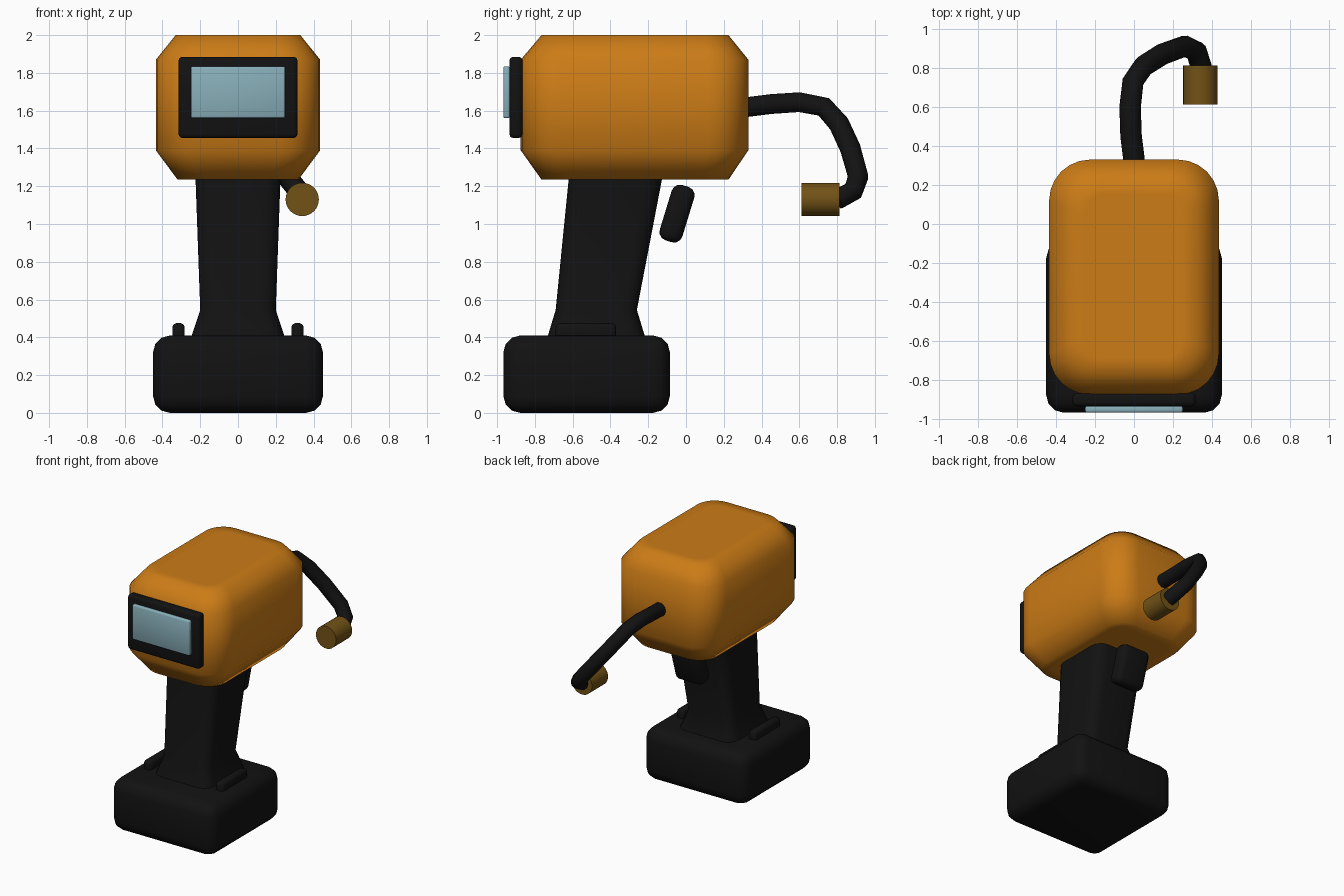
import bpy, bmesh, math
from mathutils import Matrix, Vector

if "Cube" in bpy.data.objects:
    bpy.data.objects.remove(bpy.data.objects["Cube"])


def material(name, rgb):
    m = bpy.data.materials.new(name)
    m.diffuse_color = (*rgb, 1)
    m.use_nodes = True
    m.node_tree.nodes["Principled BSDF"].inputs["Base Color"].default_value = m.diffuse_color
    return m


ORANGE = material("orange", (0.60, 0.20, 0.008))
BLACK = material("black", (0.006, 0.006, 0.006))
GLASS = material("pale blue glass", (0.25, 0.43, 0.49))
BRASS = material("dark brass", (0.17, 0.085, 0.008))


def finish(ob, mat, angle):
    ob.data.materials.append(mat)
    bpy.ops.object.select_all(action='DESELECT')
    ob.select_set(True)
    bpy.context.view_layer.objects.active = ob
    if ob.type == 'CURVE':
        bpy.ops.object.convert(target='MESH')
    bpy.ops.object.shade_smooth_by_angle(angle=math.radians(angle))
    return ob


def from_bmesh(name, bm, mat, angle=50):
    bmesh.ops.recalc_face_normals(bm, faces=bm.faces[:])
    me = bpy.data.meshes.new(name)
    bm.to_mesh(me)
    bm.free()
    ob = bpy.data.objects.new(name, me)
    bpy.context.collection.objects.link(ob)
    return finish(ob, mat, angle)


def rounded_box(name, lo, hi, bevel, seg, mat, tilt=0):
    lo, hi = Vector(lo), Vector(hi)
    bm = bmesh.new()
    bmesh.ops.create_cube(bm, size=1, matrix=Matrix.Diagonal((*(hi - lo), 1)))
    bmesh.ops.bevel(bm, geom=bm.edges[:], offset=bevel, segments=seg,
                    profile=0.5, affect='EDGES')
    bm.transform(Matrix.Translation((lo + hi) / 2) @ Matrix.Rotation(tilt, 4, 'X'))
    return from_bmesh(name, bm, mat)


def loft(name, rings, mat, angle, seg=6):
    """Rings are (z, half width, y front, y back, corner radius)."""
    bm = bmesh.new()
    loops = []
    for z, w, y0, y1, r in rings:
        loop = []
        corners = [(w - r, y1 - r), (-w + r, y1 - r), (-w + r, y0 + r), (w - r, y0 + r)]
        for k, (cx, cy) in enumerate(corners):
            for i in range(seg + 1):
                a = math.pi / 2 * (k + i / seg)
                loop.append(bm.verts.new((cx + r * math.cos(a), cy + r * math.sin(a), z)))
        loops.append(loop)
    n = len(loops[0])
    for a, b in zip(loops, loops[1:]):
        for i in range(n):
            bm.faces.new((a[i], a[(i + 1) % n], b[(i + 1) % n], b[i]))
    bm.faces.new(loops[0])
    bm.faces.new(loops[-1])
    return from_bmesh(name, bm, mat, angle)


# Housing: rounded rectangle with chamfered top and bottom rims
loft("housing", [
    (1.235, 0.25, -0.69, 0.15, 0.10),
    (1.235, 0.32, -0.765, 0.225, 0.15),
    (1.39, 0.435, -0.875, 0.33, 0.21),
    (1.87, 0.435, -0.875, 0.33, 0.21),
    (2.0, 0.33, -0.765, 0.225, 0.15),
    (2.0, 0.25, -0.69, 0.15, 0.10)], ORANGE, 70)

# Display
rounded_box("display_frame", (-0.315, -0.935, 1.455), (0.315, -0.865, 1.885), 0.022, 3, BLACK)
rounded_box("display_screen", (-0.25, -0.967, 1.56), (0.25, -0.932, 1.835), 0.01, 2, GLASS)

# Grip leaning back, flared at the foot
loft("grip", [
    (0.38, 0.255, -0.74, -0.21, 0.09),
    (0.545, 0.20, -0.69, -0.26, 0.08),
    (1.30, 0.227, -0.615, -0.115, 0.09)], BLACK, 40, 4)

# Trigger
rounded_box("trigger", (-0.125, -0.11, 0.902), (0.125, 0.015, 1.208), 0.045, 3, BLACK,
            math.radians(-17))

# Battery base and side clips
rounded_box("battery_base", (-0.45, -0.967, 0), (0.45, -0.085, 0.41), 0.09, 3, BLACK)
for side, x in (("left", -0.315), ("right", 0.315)):
    rounded_box("clip_" + side, (x - 0.033, -0.69, 0.36), (x + 0.033, -0.37, 0.475),
                0.022, 2, BLACK)

# Hose
path = [(0, 0.22, 1.61), (0, 0.33, 1.62), (-0.015, 0.45, 1.635), (-0.02, 0.6, 1.645),
        (-0.005, 0.73, 1.62), (0.05, 0.81, 1.53), (0.145, 0.87, 1.4),
        (0.26, 0.912, 1.25), (0.32, 0.885, 1.175), (0.345, 0.80, 1.13)]
cu = bpy.data.curves.new("hose", 'CURVE')
cu.dimensions = '3D'
cu.bevel_depth = 0.055
cu.bevel_resolution = 3
cu.use_fill_caps = True
sp = cu.splines.new('POLY')
sp.points.add(len(path) - 1)
for p, co in zip(sp.points, path):
    p.co = (*co, 1)
hose = bpy.data.objects.new("hose", cu)
bpy.context.collection.objects.link(hose)
finish(hose, BLACK, 50)

# Nozzle
bm = bmesh.new()
bmesh.ops.create_cone(bm, cap_ends=True, segments=32, radius1=0.088, radius2=0.088, depth=0.2,
                      matrix=Matrix.Translation((0.34, 0.712, 1.13))
                      @ Matrix.Rotation(math.pi / 2, 4, 'X'))
from_bmesh("nozzle", bm, BRASS, 40)
